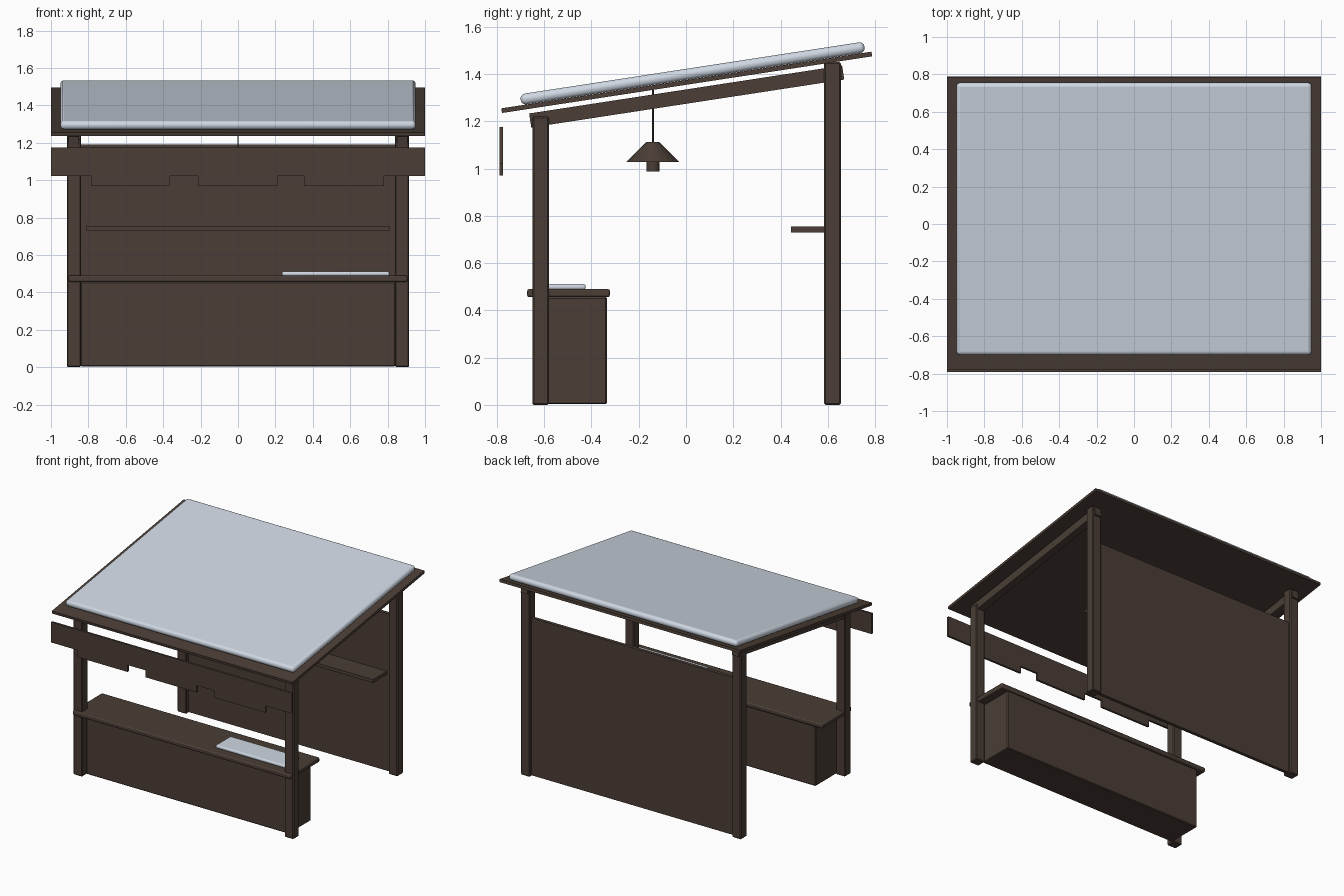
import bpy, bmesh, math
from mathutils import Matrix

cube = bpy.data.objects.get("Cube")
if cube:
    bpy.data.objects.remove(cube, do_unlink=True)


def make_material(name, rgb):
    mat = bpy.data.materials.new(name)
    mat.use_nodes = True
    mat.diffuse_color = (*rgb, 1)
    node = next(n for n in mat.node_tree.nodes if n.type == 'BSDF_PRINCIPLED')
    node.inputs["Base Color"].default_value = (*rgb, 1)
    return mat


wood = make_material("dark_wood", (0.07, 0.048, 0.037))
snow = make_material("pale_snow", (0.62, 0.68, 0.76))
PITCH = math.atan2(0.24, 1.567)


def finish(name, bm, mat, bevel=0, segments=1):
    mesh = bpy.data.meshes.new(name)
    bmesh.ops.recalc_face_normals(bm, faces=bm.faces)
    bm.to_mesh(mesh)
    bm.free()
    obj = bpy.data.objects.new(name, mesh)
    bpy.context.collection.objects.link(obj)
    mesh.materials.append(mat)
    if bevel:
        mod = obj.modifiers.new("soft_edges", 'BEVEL')
        mod.width = bevel
        mod.segments = segments
    if segments > 1:
        bpy.ops.object.select_all(action='DESELECT')
        obj.select_set(True)
        bpy.context.view_layer.objects.active = obj
        bpy.ops.object.shade_smooth_by_angle(angle=math.radians(40))
    return obj


def box(name, x, y, z, mat=wood, bevel=0, segments=1):
    """Box from (low, high) ranges on each axis."""
    bm = bmesh.new()
    size = [hi - lo for lo, hi in (x, y, z)]
    mid = [(hi + lo) / 2 for lo, hi in (x, y, z)]
    bmesh.ops.create_cube(bm, size=1, matrix=Matrix.Translation(mid) @ Matrix.Diagonal((*size, 1)))
    return finish(name, bm, mat, bevel, segments)


def pitched(name, size, centre, mat=wood, bevel=0, segments=1):
    """Box centred on a point and tilted with the roof."""
    x, y, z = (s / 2 for s in size)
    obj = box(name, (-x, x), (-y, y), (-z, z), mat, bevel, segments)
    obj.location = centre
    obj.rotation_euler.x = PITCH
    return obj


def cone(name, r_low, r_high, z_low, z_high, sides):
    bm = bmesh.new()
    bmesh.ops.create_cone(bm, cap_ends=True, segments=sides, radius1=r_low, radius2=r_high,
                          depth=z_high - z_low,
                          matrix=Matrix.Translation((0, -0.14, (z_low + z_high) / 2)))
    return finish(name, bm, wood)


# Posts and side beams
for side, s in (("right", -1), ("left", 1)):
    x = sorted((s * 0.84, s * 0.915))
    box("front_post_" + side, x, (-0.65, -0.58), (0, 1.22), bevel=0.006)
    box("back_post_" + side, x, (0.585, 0.655), (0, 1.45), bevel=0.006)
    pitched("side_beam_" + side, (0.055, 1.34, 0.06), (s * 0.8775, 0.003, 1.305))

# Roof and the snow on it
pitched("roof", (2, 1.585, 0.02), (0, 0.003, 1.365))
pitched("roof_snow", (1.9, 1.472, 0.046), (0, 0.028, 1.403), snow, 0.021, 4)

# Back wall and shelf
box("back_wall", (-0.842, 0.842), (0.61, 0.635), (0.008, 1.19))
box("shelf", (-0.81, 0.81), (0.445, 0.612), (0.73, 0.755))

# Counter
box("counter_body", (-0.842, 0.842), (-0.6, -0.335), (0.003, 0.457), bevel=0.006)
box("counter_top", (-0.905, 0.905), (-0.672, -0.322), (0.456, 0.49), bevel=0.008, segments=2)
box("counter_snow", (0.235, 0.81), (-0.605, -0.425), (0.488, 0.511), snow, 0.009, 3)

# Hanging front board with three tabs along its lower edge
outline = [(-1, 1.175), (-1, 1.022)]
for lo, hi in ((-0.785, -0.365), (-0.215, 0.21), (0.355, 0.78)):
    outline += [(lo, 1.022), (lo, 0.97), (hi, 0.97), (hi, 1.022)]
outline += [(1, 1.022), (1, 1.175)]
bm = bmesh.new()
face = bm.faces.new([bm.verts.new((x, -0.79, z)) for x, z in outline])
extruded = bmesh.ops.extrude_face_region(bm, geom=[face])["geom"]
bmesh.ops.translate(bm, vec=(0, 0.016, 0),
                    verts=[v for v in extruded if isinstance(v, bmesh.types.BMVert)])
finish("front_board", bm, wood)

# Hanging lamp
cone("lamp_cord", 0.004, 0.004, 1.1, 1.338, 8)
cone("lamp_shade", 0.112, 0.028, 1.028, 1.112, 20)
cone("lamp_bulb", 0.028, 0.028, 0.988, 1.03, 16)
